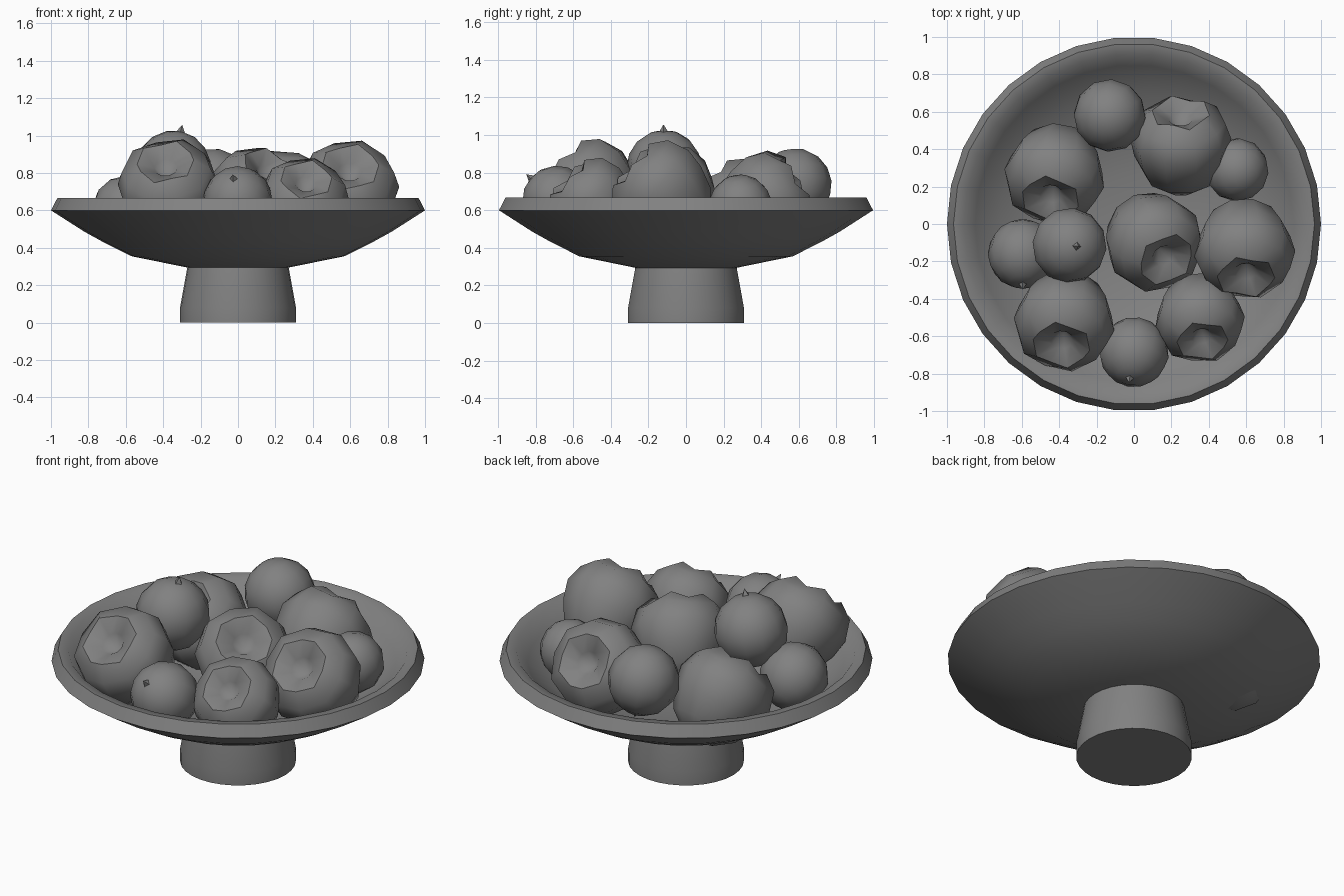
import bpy, bmesh, math
from mathutils import Vector

cube = bpy.data.objects.get("Cube")
if cube:
    bpy.data.objects.remove(cube, do_unlink=True)

# One plain grey for everything
grey = bpy.data.materials.new("stone_grey")
grey.use_nodes = True
COLOUR = (0.22, 0.22, 0.22, 1)
grey.diffuse_color = COLOUR
grey.node_tree.nodes["Principled BSDF"].inputs["Base Color"].default_value = COLOUR


def lathe(name, profile, sides, angle=45, lobes=None):
    """Spin (radius, height) points around z; zero radius makes a pole."""
    bm = bmesh.new()
    rings = []
    for i, (r, z) in enumerate(profile):
        if r == 0:
            rings.append([bm.verts.new((0, 0, z))] * sides)
            continue
        ring = []
        for k in range(sides):
            a = math.tau * k / sides
            dz = lobes[i] * math.cos(5 * a) if lobes and i in lobes else 0
            ring.append(bm.verts.new((r * math.cos(a), r * math.sin(a), z + dz)))
        rings.append(ring)
    for low, high in zip(rings, rings[1:]):
        for k in range(sides):
            n = (k + 1) % sides
            corners = list(dict.fromkeys((low[k], low[n], high[n], high[k])))
            bm.faces.new(corners)
    bmesh.ops.recalc_face_normals(bm, faces=bm.faces)
    mesh = bpy.data.meshes.new(name)
    bm.to_mesh(mesh)
    bm.free()
    mesh.materials.append(grey)
    obj = bpy.data.objects.new(name, mesh)
    bpy.context.collection.objects.link(obj)
    bpy.ops.object.select_all(action='DESELECT')
    obj.select_set(True)
    bpy.context.view_layer.objects.active = obj
    bpy.ops.object.shade_smooth_by_angle(angle=math.radians(angle))
    return obj


def place(obj, centre, axis, size):
    obj.location = centre
    obj.rotation_mode = 'QUATERNION'
    obj.rotation_quaternion = Vector(axis).to_track_quat('Z', 'Y')
    obj.scale = (size, size, size)


# Pedestal and shallow dish
lathe("pedestal", [(0, 0), (0.31, 0), (0.31, 0.08), (0.27, 0.3), (0, 0.31)], 30)
lathe("dish", [(0, 0.293), (0.27, 0.294), (0.57, 0.355), (0.72, 0.43),
               (0.82, 0.485), (1, 0.6), (0.965, 0.667), (0.91, 0.66),
               (0.85, 0.59), (0.72, 0.5), (0.55, 0.41), (0.27, 0.345),
               (0, 0.335)], 30)

# Large fruits: tapered base, wide shoulders and a lobed hollow at the stem
APPLE = [(0, -0.98), (0.36, -0.93), (0.72, -0.66), (0.94, -0.2), (1.02, 0.2),
         (0.9, 0.6), (0.58, 0.82), (0.24, 0.66), (0, 0.36)]
apples = {
    "left_back": ((0.25, 0.41, 0.635), (0, 0.8, 0.5), 0.265),
    "right_back": ((-0.42, 0.28, 0.595), (-0.12, -0.65, 0.7), 0.265),
    "right_front": ((-0.37, -0.5, 0.7), (-0.08, -0.65, 0.7), 0.265),
    "middle": ((0.095, -0.08, 0.665), (0.35, -0.5, 0.75), 0.26),
    "left": ((0.59, -0.12, 0.69), (0.04, -0.75, 0.65), 0.265),
    "left_front": ((0.35, -0.49, 0.63), (0.08, -0.7, 0.7), 0.235),
}
for where, (centre, axis, size) in apples.items():
    fruit = lathe("apple_" + where, APPLE, 10, 50, {5: 0.04, 6: 0.06})
    place(fruit, centre, axis, size)

# Small round fruits, each with a little pointed stem
BALL = [(0 if i in (0, 8) else math.sin(math.pi * i / 8),
         -math.cos(math.pi * i / 8)) for i in range(9)]
STEM = [(0, 0.9), (0.13, 0.95), (0, 1.17)]
oranges = {
    "back": ((-0.13, 0.58, 0.735), (0.2, 0.1, -1), 0.195),
    "left": ((0.55, 0.29, 0.62), (-0.3, 0.2, -1), 0.17),
    "top": ((-0.345, -0.115, 0.825), (0.2, -0.02, 1), 0.202),
    "right": ((-0.595, -0.16, 0.6), (0, -0.8, 0.45), 0.187),
    "front": ((0, -0.685, 0.65), (-0.12, -0.72, 0.62), 0.187),
}
for where, (centre, axis, size) in oranges.items():
    place(lathe("orange_" + where, BALL, 12, 50), centre, axis, size)
    place(lathe("stem_" + where, STEM, 4, 20), centre, axis, size)
